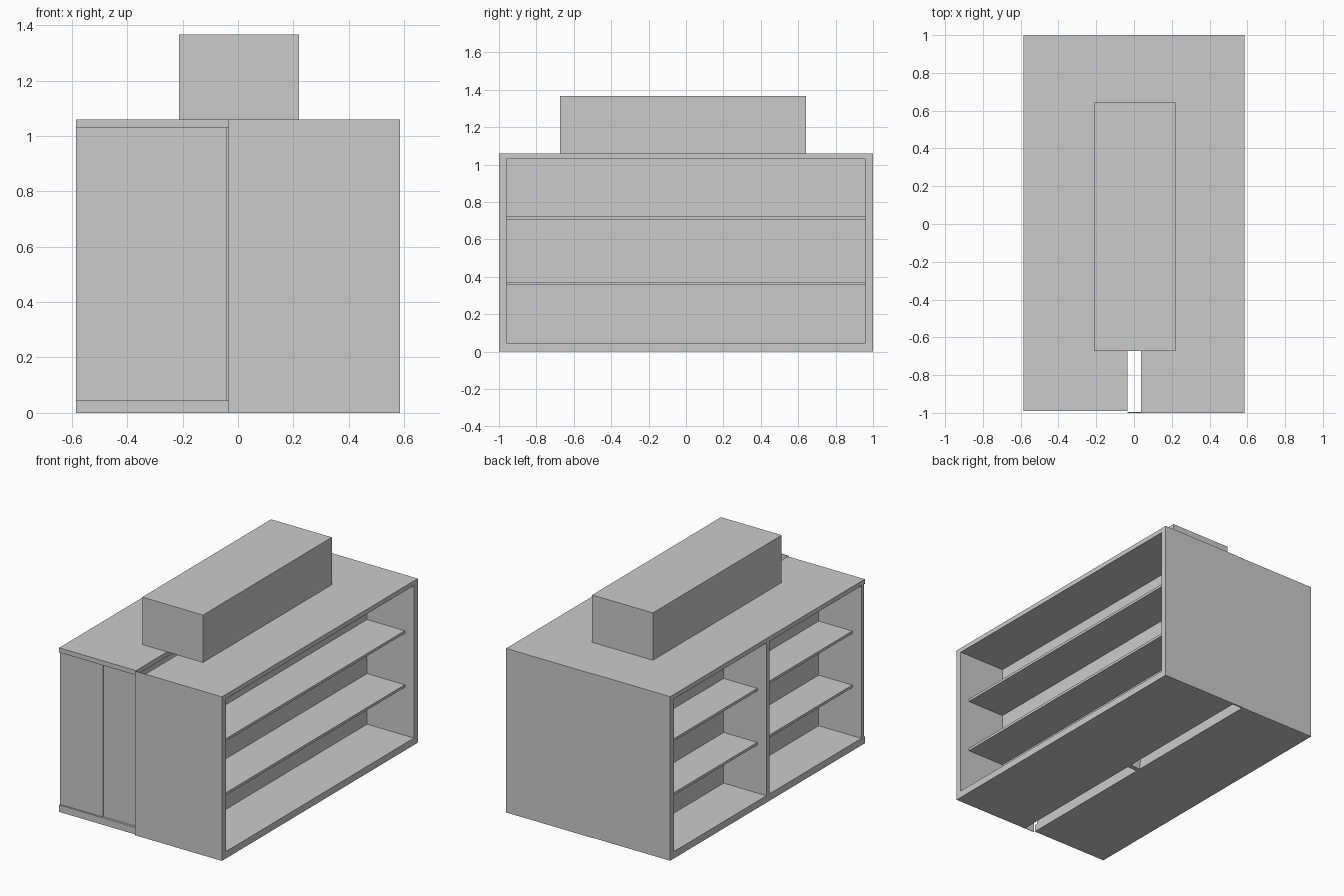
import bpy

if "Cube" in bpy.data.objects:
    bpy.data.objects.remove(bpy.data.objects["Cube"])


def box(name, x, y, z):
    """Axis-aligned box from (min, max) ranges."""
    bpy.ops.mesh.primitive_cube_add(size=1, location=[(a + b) / 2 for a, b in (x, y, z)])
    ob = bpy.context.object
    ob.name = name
    ob.scale = [b - a for a, b in (x, y, z)]
    bpy.ops.object.transform_apply(location=False, rotation=False, scale=True)
    return ob


H, BASE, TOP = 1.06, 0.045, 1.03
SHELVES = [(0.355, 0.372), (0.704, 0.721)]

# Right shelving unit, opening towards +x
R = (0.038, 0.585)
box("right_base", R, (-1, 1), (0, BASE))
box("right_top", R, (-1, 1), (TOP, H))
box("right_front_end", R, (-1, -0.96), (BASE, TOP))
box("right_back_end", R, (0.96, 1), (BASE, TOP))
box("right_core", (0.038, 0.25), (-0.96, 0.96), (BASE, TOP))
for i, z in enumerate(SHELVES):
    box(f"right_shelf_{i}", (0.25, 0.52), (-0.96, 0.96), z)

# Left shelving unit, opening towards -x, split into two bays
L = (-0.585, -0.035)
box("left_base", L, (-0.99, 0.997), (0, BASE))
box("left_top", L, (-0.99, 0.997), (TOP, H))
box("left_front_end", (-0.585, -0.28), (-0.98, -0.955), (BASE, TOP))
box("left_back_end", L, (0.96, 0.997), (BASE, TOP))
box("left_core", (-0.28, -0.04), (-0.975, 0.96), (BASE, TOP))
box("left_divider", (-0.585, -0.28), (-0.015, 0.015), (BASE, TOP))
for i, z in enumerate(SHELVES):
    for bay, y in (("front", (-0.955, -0.015)), ("back", (0.015, 0.96))):
        box(f"left_{bay}_shelf_{i}", (-0.52, -0.28), y, z)

# Strips closing the gap between the units
box("front_gap_strip", (-0.035, 0.038), (-1, -0.996), (0, H))
box("back_gap_strip", (-0.035, 0.038), (0.99, 1), (0, H))
box("top_gap_strip", (-0.035, 0.038), (0, 0.99), (TOP, H))
box("gap_post", (-0.04, 0.038), (-0.015, 0.015), (0, TOP))

# Long box standing on top
box("upper_box", (-0.213, 0.221), (-0.673, 0.642), (H, 1.366))
